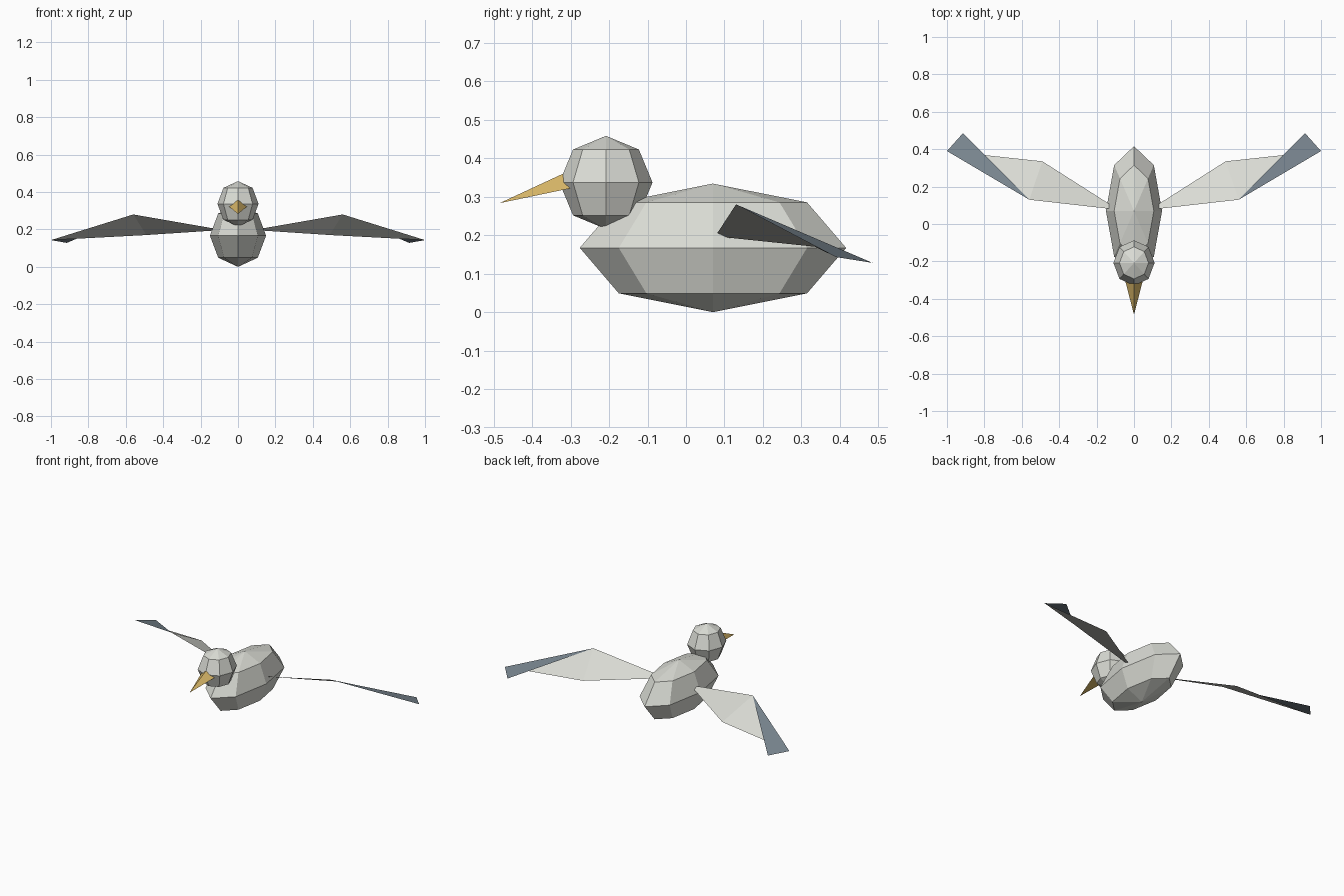
import bpy
import bmesh
from mathutils import Matrix

default_cube = bpy.data.objects.get("Cube")
if default_cube:
    bpy.data.objects.remove(default_cube, do_unlink=True)


def make_material(name, rgb):
    mat = bpy.data.materials.new(name)
    mat.use_nodes = True
    color = (*rgb, 1.0)
    mat.diffuse_color = color
    mat.node_tree.nodes["Principled BSDF"].inputs["Base Color"].default_value = color
    return mat


white = make_material("pale feather", (0.70, 0.71, 0.66))
slate = make_material("slate wing tip", (0.19, 0.235, 0.275))
yellow = make_material("yellow beak", (0.70, 0.48, 0.14))


def add_object(name, mesh, *materials):
    for mat in materials:
        mesh.materials.append(mat)
    obj = bpy.data.objects.new(name, mesh)
    bpy.context.collection.objects.link(obj)
    return obj


def add_ellipsoid(name, center, radii, mat):
    """Faceted low-poly ellipsoid."""
    bm = bmesh.new()
    bmesh.ops.create_uvsphere(bm, u_segments=8, v_segments=4, radius=1.0)
    bm.transform(Matrix.Translation(center) @ Matrix.Diagonal((*radii, 1.0)))
    mesh = bpy.data.meshes.new(name)
    bm.to_mesh(mesh)
    bm.free()
    return add_object(name, mesh, mat)


# Body and head
add_ellipsoid("body", (0, 0.07, 0.167), (0.15, 0.346, 0.167), white)
add_ellipsoid("head", (0, -0.208, 0.337), (0.11, 0.121, 0.121), white)

# Beak: a pyramid with a top ridge and a flat underside, sunk into the head
tip, ridge = (0, -0.485, 0.283), (0, -0.28, 0.378)
left, right = (0.053, -0.28, 0.326), (-0.053, -0.28, 0.326)
beak = bpy.data.meshes.new("beak")
beak.from_pydata([tip, ridge, left, right], [],
                 [(0, 2, 1), (0, 1, 3), (0, 3, 2), (1, 2, 3)])
add_object("beak", beak, yellow)


# Wings: thin folded sheets, the slate tip folding back over the outer panel
def add_wing(name, side):
    points = [(0.083, 0.076, 0.197),   # root, inside the body
              (0.56, 0.13, 0.28),      # leading bend
              (0.49, 0.335, 0.17),     # trailing bend
              (1.0, 0.39, 0.143),      # outer tip
              (0.915, 0.485, 0.128)]   # rear tip
    faces = [(0, 1, 2), (1, 3, 2), (1, 3, 4)]
    if side < 0:
        faces = [face[::-1] for face in faces]
    mesh = bpy.data.meshes.new(name)
    mesh.from_pydata([(side * x, y, z) for x, y, z in points], [], faces)
    wing = add_object(name, mesh, white, slate)
    mesh.polygons[2].material_index = 1
    return wing


add_wing("left_wing", 1)
add_wing("right_wing", -1)
